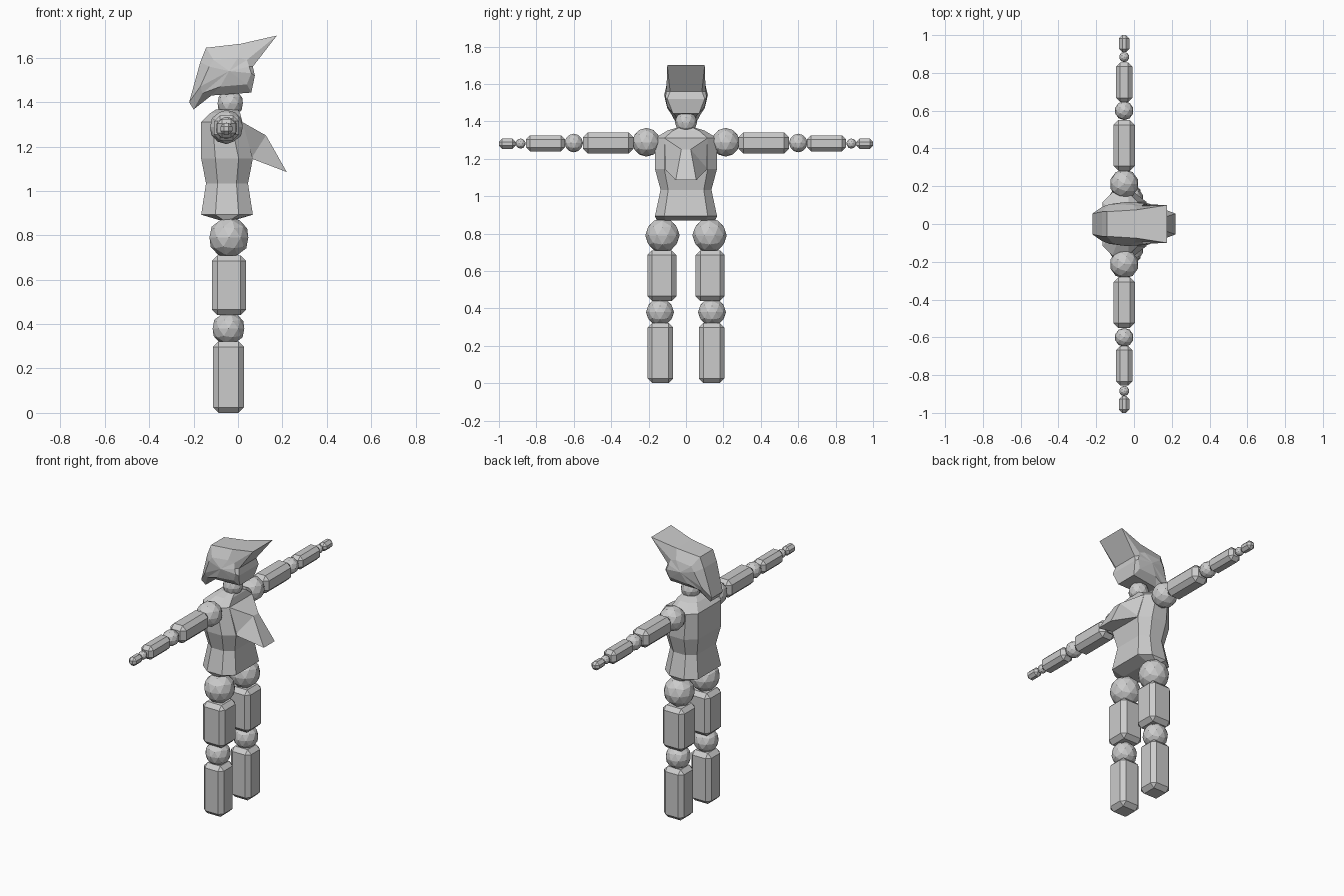
import bpy, bmesh
from mathutils import Vector

if "Cube" in bpy.data.objects:
    bpy.data.objects.remove(bpy.data.objects["Cube"])

grey = bpy.data.materials.new("plain_grey")
grey.diffuse_color = (0.6, 0.6, 0.6, 1)
grey.use_nodes = True
grey.node_tree.nodes["Principled BSDF"].inputs["Base Color"].default_value = grey.diffuse_color


def finish(bm, name):
    bmesh.ops.recalc_face_normals(bm, faces=bm.faces)
    me = bpy.data.meshes.new(name)
    bm.to_mesh(me)
    bm.free()
    me.materials.append(grey)
    ob = bpy.data.objects.new(name, me)
    bpy.context.collection.objects.link(ob)
    return ob


def ball(name, center, r):
    bm = bmesh.new()
    bmesh.ops.create_icosphere(bm, subdivisions=2, radius=r)
    bmesh.ops.translate(bm, verts=bm.verts, vec=center)
    return finish(bm, name)


def block(name, center, size, bevel):
    """Box with chamfered edges."""
    bm = bmesh.new()
    bmesh.ops.create_cube(bm, size=1)
    bmesh.ops.scale(bm, verts=bm.verts, vec=size)
    bmesh.ops.translate(bm, verts=bm.verts, vec=center)
    bmesh.ops.bevel(bm, geom=bm.edges[:], offset=bevel, segments=1,
                    affect='EDGES', profile=0.5)
    return finish(bm, name)


def bridge(bm, a, b):
    n = len(a)
    for i in range(n):
        bm.faces.new((a[i], a[(i + 1) % n], b[(i + 1) % n], b[i]))


# Limbs, mirrored across y
for side, s in (("left", 1), ("right", -1)):
    ball(side + "_hip", (-0.041, s * 0.126, 0.79), 0.092)
    block(side + "_thigh", (-0.041, s * 0.129, 0.575), (0.153, 0.155, 0.27), 0.025)
    ball(side + "_knee", (-0.043, s * 0.139, 0.38), 0.075)
    block(side + "_shin", (-0.043, s * 0.137, 0.161), (0.14, 0.137, 0.322), 0.025)
    ball(side + "_shoulder", (-0.052, s * 0.212, 1.288), 0.077)
    block(side + "_upper_arm", (-0.052, s * 0.416, 1.284), (0.112, 0.27, 0.112), 0.026)
    ball(side + "_elbow", (-0.052, s * 0.6, 1.284), 0.05)
    block(side + "_forearm", (-0.052, s * 0.751, 1.282), (0.086, 0.21, 0.086), 0.022)
    ball(side + "_wrist", (-0.052, s * 0.884, 1.281), 0.027)
    block(side + "_hand", (-0.052, s * 0.955, 1.28), (0.054, 0.09, 0.054), 0.017)

ball("neck", (-0.035, 0, 1.395), 0.06)

# Torso: octagonal rings (z, back x, front x, half width)
bm = bmesh.new()
rings = []
for z, x0, x1, w in ((0.87, -0.09, -0.01, 0.155), (0.893, -0.166, 0.067, 0.166),
                     (1.034, -0.144, 0.045, 0.136), (1.146, -0.166, 0.067, 0.166),
                     (1.31, -0.166, 0.02, 0.166), (1.35, -0.125, 0.01, 0.10),
                     (1.366, -0.10, 0.0, 0.05)):
    c, h, k = (x0 + x1) / 2, (x1 - x0) / 2, w * 0.7
    pts = [(x1, -k), (x1, k), (c + h * 0.45, w), (c - h * 0.45, w),
           (x0, k), (x0, -k), (c - h * 0.45, -w), (c + h * 0.45, -w)]
    rings.append([bm.verts.new((x, y, z)) for x, y in pts])
for a, b in zip(rings, rings[1:]):
    bridge(bm, a, b)
bm.faces.new(rings[0])
bm.faces.new(rings[-1])
finish(bm, "torso")

# Chest flap: wedge folding down to a narrow front edge
bm = bmesh.new()
rows = [[bm.verts.new((x, s * y, z)) for s in (-1, 1)] for x, y, z in
        ((0.02, 0.115, 1.31), (0.126, 0.025, 1.25), (0.22, 0.055, 1.085),
         (0.06, 0.115, 1.146))]
bridge(bm, [r[0] for r in rows], [r[1] for r in rows])
for s in (0, 1):
    a, b, c, d = [r[s] for r in rows]
    bm.faces.new((a, b, d))
    bm.faces.new((b, c, d))
finish(bm, "chest_flap")

# Head: side outline with half widths, then a fuller inset loop for the cheeks
outline = [(-0.20, 1.367, .04), (-0.22, 1.40, .055), (-0.17, 1.58, .065),
           (-0.144, 1.645, .065), (0.013, 1.663, .075), (0.175, 1.70, .10),
           (0.067, 1.56, .085), (0.076, 1.52, .10), (0.06, 1.443, .07),
           (-0.12, 1.43, .055)]
cheek = [(-0.16, 1.44, .08), (-0.17, 1.47, .09), (-0.13, 1.56, .105),
         (-0.11, 1.59, .105), (0.0, 1.60, .10), (0.04, 1.59, .095),
         (0.05, 1.56, .105), (0.06, 1.53, .11), (0.04, 1.48, .10),
         (-0.08, 1.47, .10)]
bm = bmesh.new()
edges = []
for s in (-1, 1):
    rim = [bm.verts.new((x, s * y, z)) for x, z, y in outline]
    inner = [bm.verts.new((x, s * y, z)) for x, z, y in cheek]
    mid = bm.verts.new((-0.04, s * 0.117, 1.54))
    bridge(bm, rim, inner)
    for i in range(len(inner)):
        bm.faces.new((inner[i], inner[(i + 1) % len(inner)], mid))
    edges.append(rim)
bridge(bm, *edges)
finish(bm, "head")
